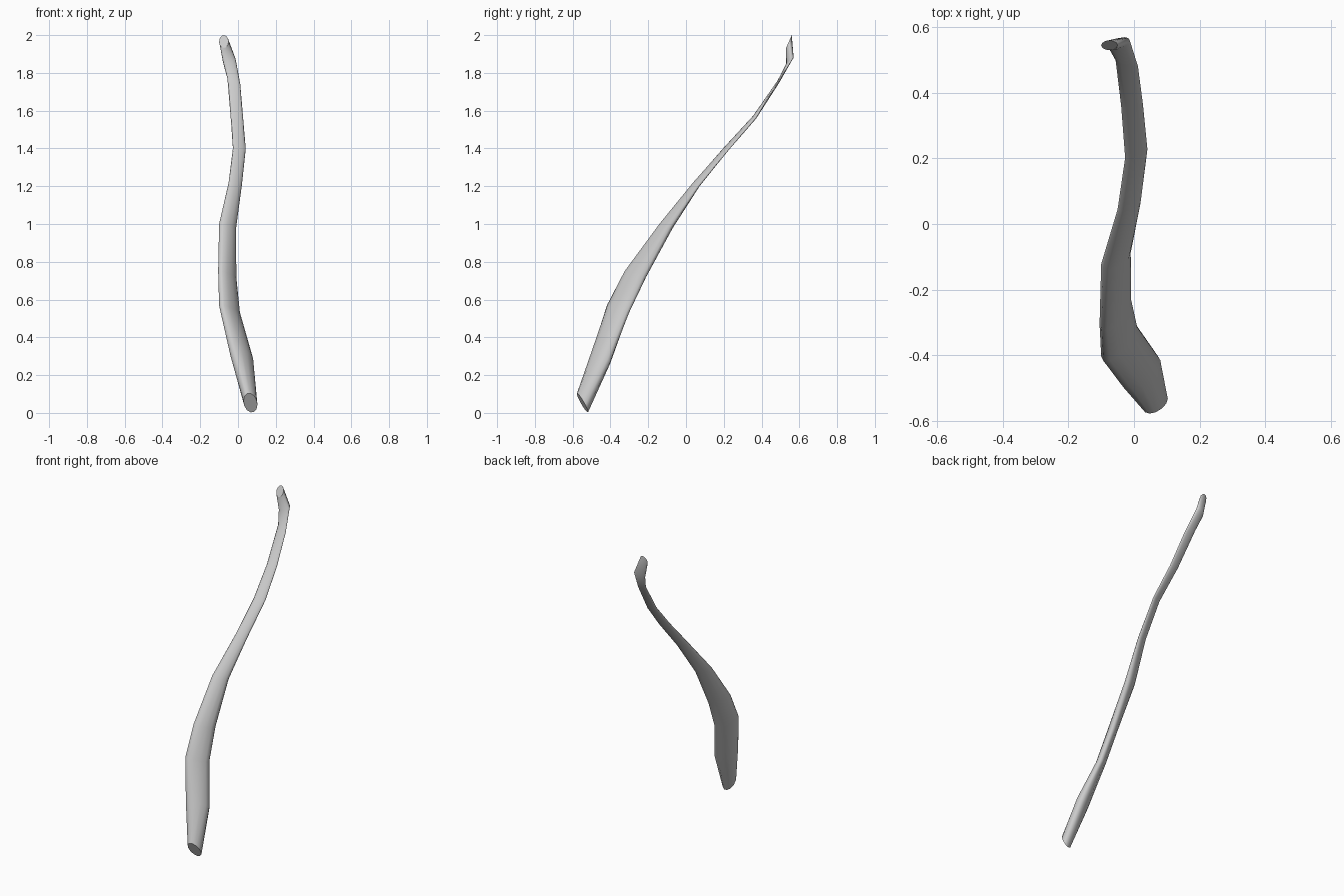
import bpy, bmesh
from math import sin, cos, tau
from mathutils import Vector

SIDES = 12

# Branch sections from base to tip: centre, widest half-axis, (y, z) of thin half-axis
SECTIONS = [
    ((0.066, -0.548, 0.053), (0.037, 0.015, -0.010), (0.026, -0.050)),
    ((0.020, -0.450, 0.295), (0.060, 0.035, -0.008), (0.036, -0.034)),
    ((-0.045, -0.360, 0.550), (0.055, 0.044, -0.018), (0.040, -0.010)),
    ((-0.057, -0.268, 0.735), (0.048, 0.038, -0.016), (0.044, -0.008)),
    ((-0.055, -0.105, 0.990), (0.045, 0.017, -0.010), (0.030, -0.008)),
    ((-0.015, 0.055, 1.210), (0.035, 0.010, -0.008), (0.013, -0.008)),
    ((0.007, 0.215, 1.400), (0.034, 0.013, -0.002), (0.008, -0.004)),
    ((-0.006, 0.363, 1.565), (0.033, 0.004, -0.003), (0.007, -0.007)),
    ((-0.022, 0.490, 1.755), (0.034, -0.009, -0.014), (0.006, -0.003)),
    ((-0.046, 0.550, 1.865), (0.033, 0.010, 0.010), (0.017, 0.012)),
    ((-0.075, 0.545, 1.966), (0.025, 0.000, 0.000), (0.015, 0.034)),
]

bm = bmesh.new()
rings = []
for c, u, (vy, vz) in SECTIONS:
    c, u, v = Vector(c), Vector(u), Vector((0, vy, vz))
    rings.append([bm.verts.new(c + u * cos(tau * i / SIDES) + v * sin(tau * i / SIDES))
                  for i in range(SIDES)])

# Smooth bark between neighbouring sections
for a, b in zip(rings, rings[1:]):
    for i in range(SIDES):
        j = (i + 1) % SIDES
        bm.faces.new((a[i], a[j], b[j], b[i])).smooth = True

# Flat cut ends
bm.faces.new(rings[0][::-1])
bm.faces.new(rings[-1])

mesh = bpy.data.meshes.new("branch")
bm.to_mesh(mesh)
bm.free()
branch = bpy.data.objects.new("branch", mesh)
bpy.context.collection.objects.link(branch)
